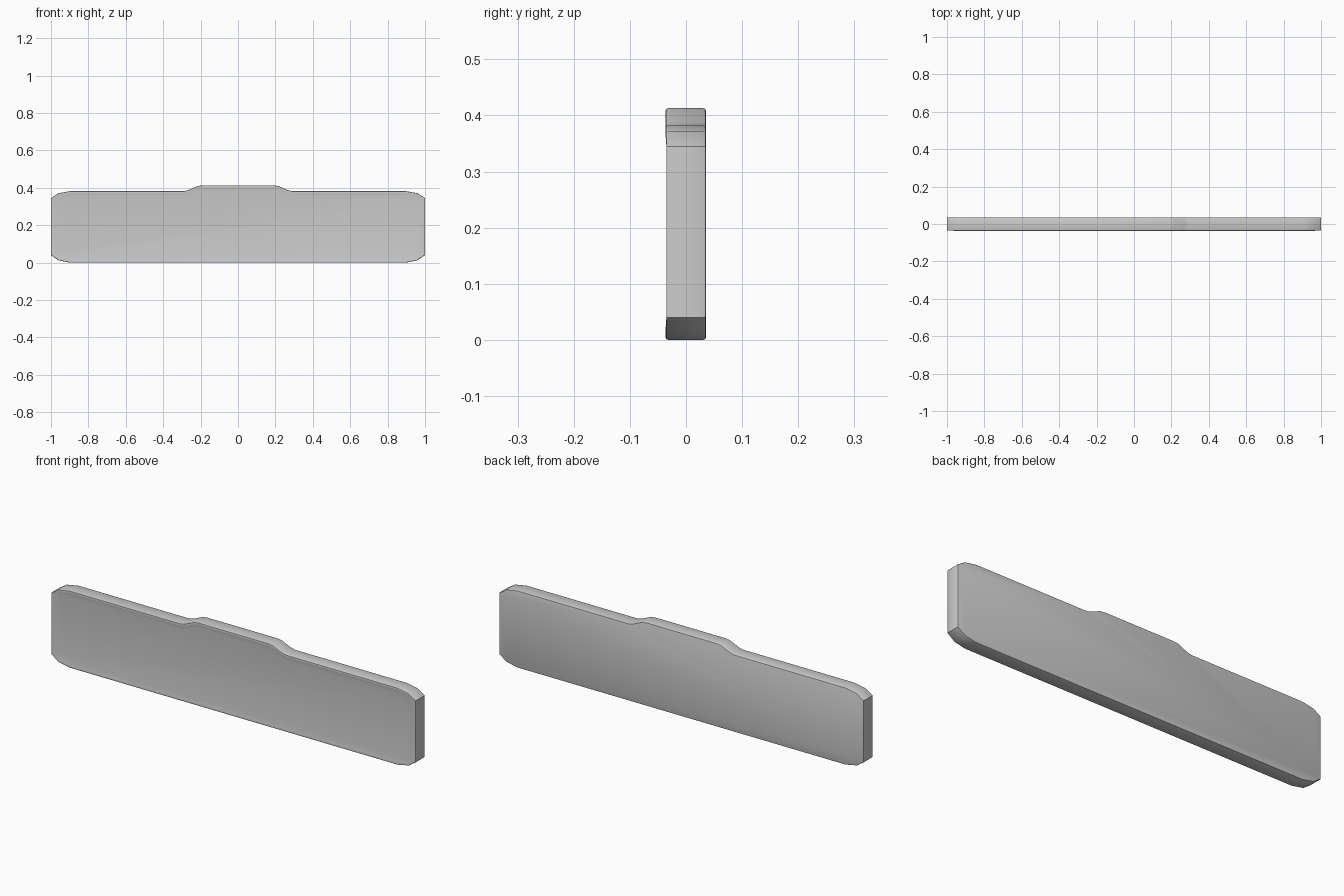
import bpy, bmesh, math
from mathutils import Vector

if "Cube" in bpy.data.objects:
    bpy.data.objects.remove(bpy.data.objects["Cube"])

# Right half of the outline (x, z), bottom to top; mirrored for the left half
half = [(0.90, 0.0), (0.96, 0.012), (1.0, 0.04), (1.0, 0.345), (0.96, 0.371),
        (0.90, 0.382), (0.29, 0.382), (0.265, 0.388), (0.215, 0.410), (0.19, 0.413)]
outline = [Vector(p) for p in half + [(-x, z) for x, z in reversed(half)]]


def inset(points, d):
    """Move a counter-clockwise outline inwards by d with mitred corners."""
    result = []
    for i, p in enumerate(points):
        a = (p - points[i - 1]).normalized()
        b = (points[(i + 1) % len(points)] - p).normalized()
        na, nb = Vector((-a.y, a.x)), Vector((-b.y, b.x))
        result.append(p + (na + nb) * d / (1 + na.dot(nb)))
    return result


# Cross-section rings from back to front: (y, inset)
rings = [(0.036, 0.006), (0.0345, 0.0015), (0.031, 0.0), (-0.032, 0.0),
         (-0.0355, 0.0015), (-0.0365, 0.005), (-0.0355, 0.012), (-0.033, 0.03)]

bm = bmesh.new()
loops = []
for y, d in rings:
    loop = []
    for p, o in zip(inset(outline, d), outline):
        # the front rim is slightly lower at the two ends
        yy = max(y, -0.0345) if abs(o.x) > 0.99 else y
        loop.append(bm.verts.new((p.x, yy, p.y)))
    loops.append(loop)
n = len(outline)
for a, b in zip(loops, loops[1:]):
    for i in range(n):
        j = (i + 1) % n
        bm.faces.new((a[i], a[j], b[j], b[i]))
bm.faces.new(loops[0])
bm.faces.new(loops[-1])
bmesh.ops.recalc_face_normals(bm, faces=bm.faces)

# Plate with raised centre tab and shallow dished front
mesh = bpy.data.meshes.new("plate")
bm.to_mesh(mesh)
bm.free()
plate = bpy.data.objects.new("plate", mesh)
bpy.context.collection.objects.link(plate)
bpy.context.view_layer.objects.active = plate
plate.select_set(True)
bpy.ops.object.shade_smooth_by_angle(angle=math.radians(35))
